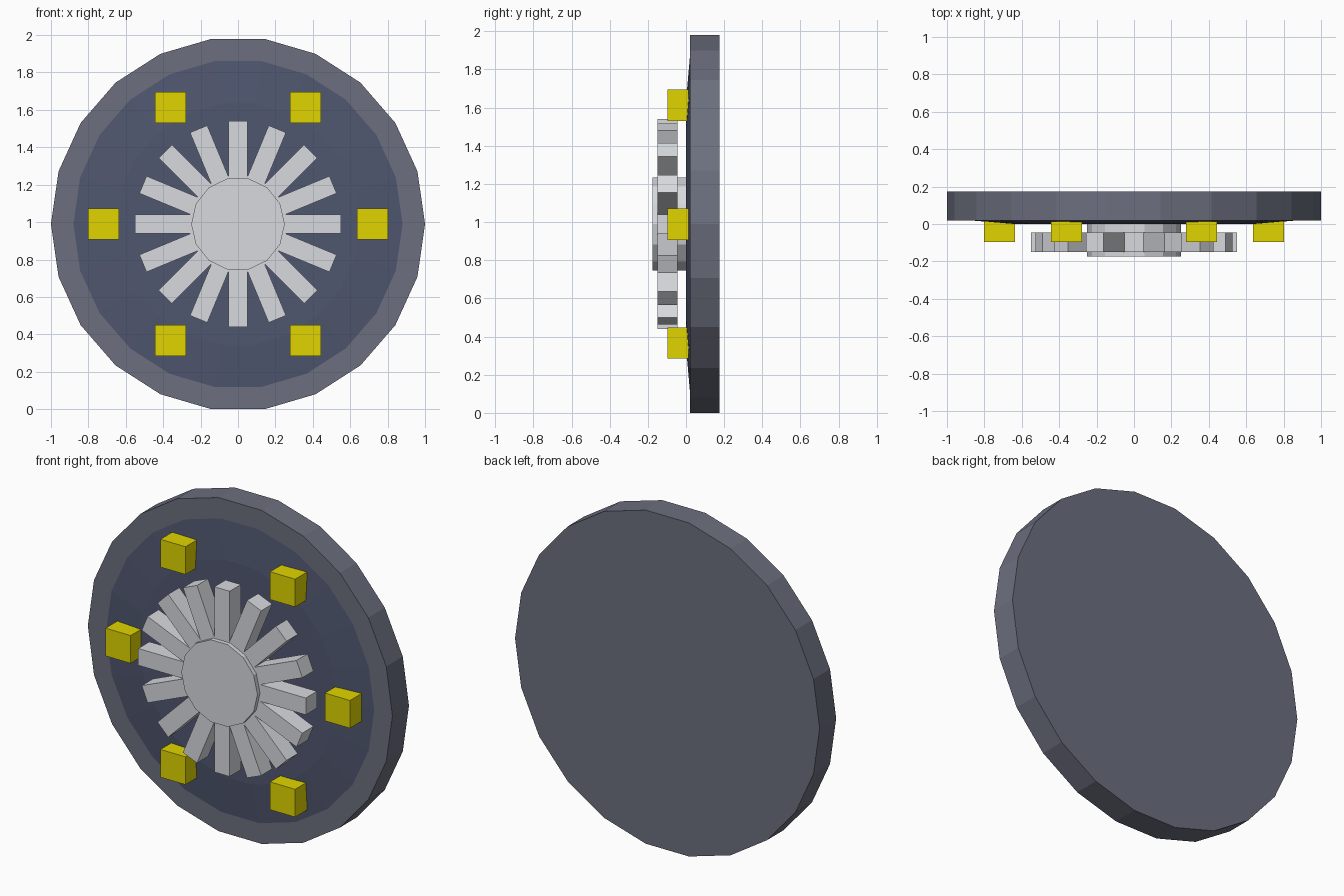
import bpy, bmesh
from math import cos, sin, pi, radians
from mathutils import Matrix

if "Cube" in bpy.data.objects:
    bpy.data.objects.remove(bpy.data.objects["Cube"])

CZ = cos(pi / 22)  # centre height, so the disc's lowest flat rests on z = 0


def material(name, rgb):
    m = bpy.data.materials.new(name)
    m.diffuse_color = (*rgb, 1)
    m.use_nodes = True
    m.node_tree.nodes["Principled BSDF"].inputs["Base Color"].default_value = m.diffuse_color
    return m


def finish(name, bm, mat):
    bmesh.ops.recalc_face_normals(bm, faces=bm.faces)
    me = bpy.data.meshes.new(name)
    bm.to_mesh(me)
    bm.free()
    me.materials.append(mat)
    ob = bpy.data.objects.new(name, me)
    bpy.context.collection.objects.link(ob)
    return ob


def disc(name, sides, rings, mat):
    """Capped solid around the y axis from (radius, y) rings."""
    bm = bmesh.new()
    loops = [[bm.verts.new((r * cos(2 * pi * i / sides), y, CZ + r * sin(2 * pi * i / sides)))
              for i in range(sides)] for r, y in rings]
    for a, b in zip(loops, loops[1:]):
        for i in range(sides):
            j = (i + 1) % sides
            bm.faces.new((a[i], a[j], b[j], b[i]))
    bm.faces.new(loops[0])
    bm.faces.new(loops[-1])
    return finish(name, bm, mat)


def add_box(bm, size, centre, turn=0):
    """Box placed relative to the disc centre, turned about the y axis."""
    m = (Matrix.Translation((0, 0, CZ)) @ Matrix.Rotation(turn, 4, 'Y')
         @ Matrix.Translation(centre) @ Matrix.Diagonal((*size, 1)))
    bmesh.ops.create_cube(bm, size=1, matrix=m)


slate = material("slate", (0.15, 0.16, 0.21))
navy = material("navy", (0.08, 0.095, 0.16))
silver = material("silver", (0.68, 0.7, 0.73))
yellow = material("yellow", (0.75, 0.66, 0.0))

# backing disc and shallow tapered face plate
disc("backing_disc", 22, [(1.0, 0.02), (1.0, 0.175)], slate)
disc("face_plate", 22, [(0.65, 0.0), (0.88, 0.02), (0.88, 0.03)], navy)

# central hub
disc("hub", 14, [(0.25, -0.175), (0.25, 0.005)], silver)

# sixteen radial fins
bm = bmesh.new()
for i in range(16):
    add_box(bm, (0.40, 0.105, 0.10), (0.35, -0.0975, 0), radians(22.5 * i))
finish("fins", bm, silver)

# six upright marker blocks
bm = bmesh.new()
for i in range(6):
    a = radians(60 * i)
    add_box(bm, (0.165, 0.11, 0.165), (0.72 * cos(a), -0.041, 0.72 * sin(a)))
finish("marker_blocks", bm, yellow)
